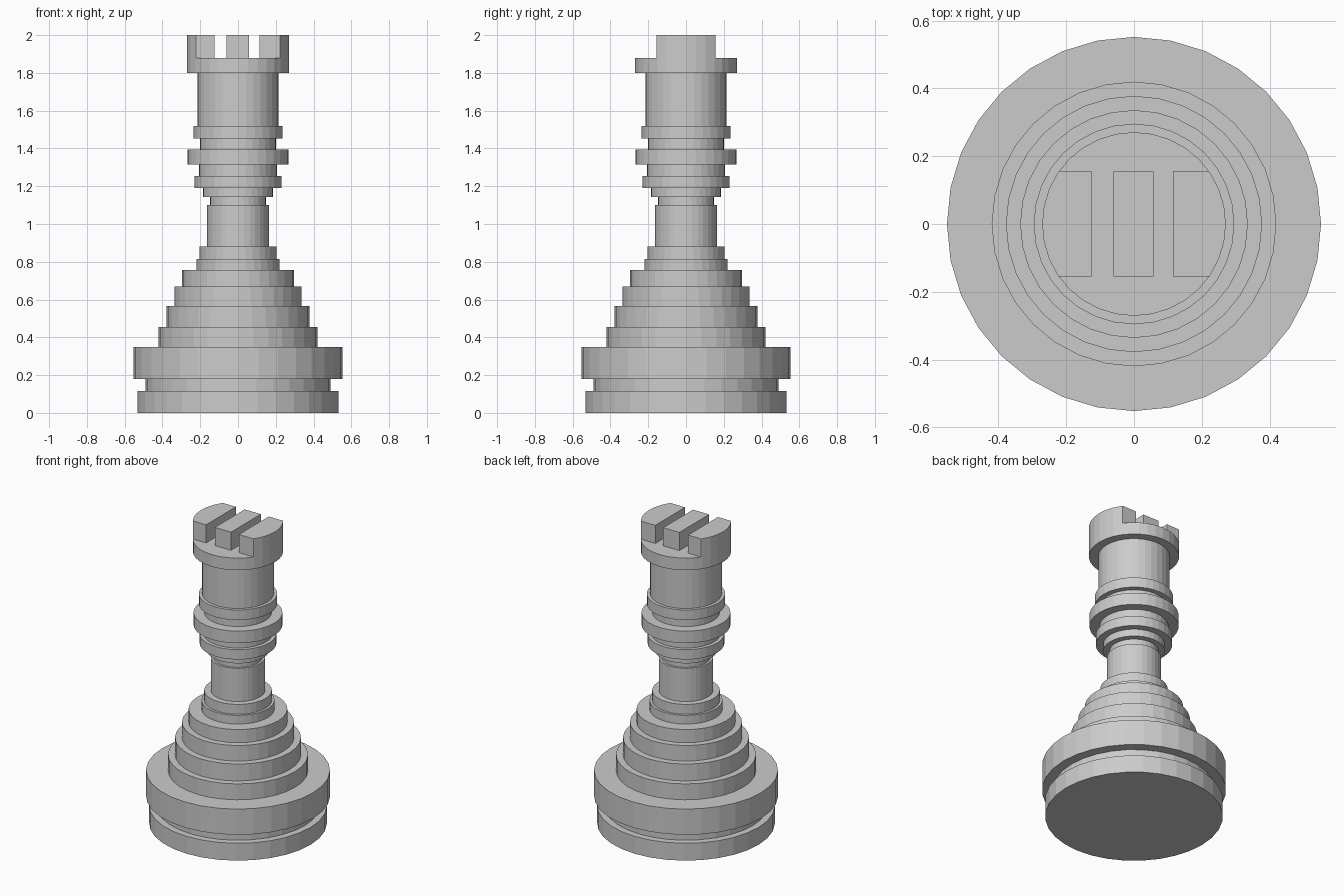
import bpy, bmesh, math
from mathutils import Vector

if "Cube" in bpy.data.objects:
    bpy.data.objects.remove(bpy.data.objects["Cube"])

SIDES = 32
grey = bpy.data.materials.new("stone grey")
grey.diffuse_color = (0.6, 0.6, 0.6, 1)
grey.use_nodes = True
grey.node_tree.nodes["Principled BSDF"].inputs["Base Color"].default_value = grey.diffuse_color


def finish(name, bm):
    bmesh.ops.recalc_face_normals(bm, faces=bm.faces)
    me = bpy.data.meshes.new(name)
    bm.to_mesh(me)
    bm.free()
    me.materials.append(grey)
    ob = bpy.data.objects.new(name, me)
    bpy.context.collection.objects.link(ob)
    return ob


def ring(bm, r, z):
    return [bm.verts.new((r * math.cos(2 * math.pi * i / SIDES),
                          r * math.sin(2 * math.pi * i / SIDES), z))
            for i in range(SIDES)]


# Stepped body: (radius, top height) of each turned disc, bottom to top
steps = [(0.533, 0.115), (0.49, 0.18), (0.552, 0.35), (0.42, 0.455),
         (0.378, 0.567), (0.336, 0.67), (0.296, 0.757), (0.219, 0.815),
         (0.203, 0.88), (0.163, 1.10), (0.148, 1.143), (0.185, 1.19),
         (0.23, 1.255), (0.207, 1.315), (0.267, 1.395), (0.202, 1.453),
         (0.235, 1.52), (0.215, 1.80), (0.271, 1.88)]
bm = bmesh.new()
z, rings = 0.0, []
for r, top in steps:
    rings += [ring(bm, r, z), ring(bm, r, top)]
    z = top
for a, b in zip(rings, rings[1:]):
    for i in range(SIDES):
        j = (i + 1) % SIDES
        bm.faces.new((a[i], a[j], b[j], b[i]))
bm.faces.new(rings[0])
bm.faces.new(rings[-1])
finish("turned_body", bm)


# Battlements: a disc sliced by planes into three blocks
def battlement(name, x0, x1):
    bm = bmesh.new()
    a, b = ring(bm, 0.271, 1.88), ring(bm, 0.271, 2.0)
    for i in range(SIDES):
        j = (i + 1) % SIDES
        bm.faces.new((a[i], a[j], b[j], b[i]))
    bm.faces.new(a)
    bm.faces.new(b)
    for co, no in (((x0, 0, 0), (-1, 0, 0)), ((x1, 0, 0), (1, 0, 0)),
                   ((0, -0.155, 0), (0, -1, 0)), ((0, 0.157, 0), (0, 1, 0))):
        geom = bm.verts[:] + bm.edges[:] + bm.faces[:]
        cut = bmesh.ops.bisect_plane(bm, geom=geom, plane_co=Vector(co),
                                     plane_no=Vector(no), clear_outer=True)
        edges = [e for e in cut["geom_cut"] if isinstance(e, bmesh.types.BMEdge)]
        if edges:
            bmesh.ops.contextual_create(bm, geom=edges)
    finish(name, bm)


battlement("battlement_left", -0.3, -0.125)
battlement("battlement_middle", -0.061, 0.057)
battlement("battlement_right", 0.115, 0.3)
